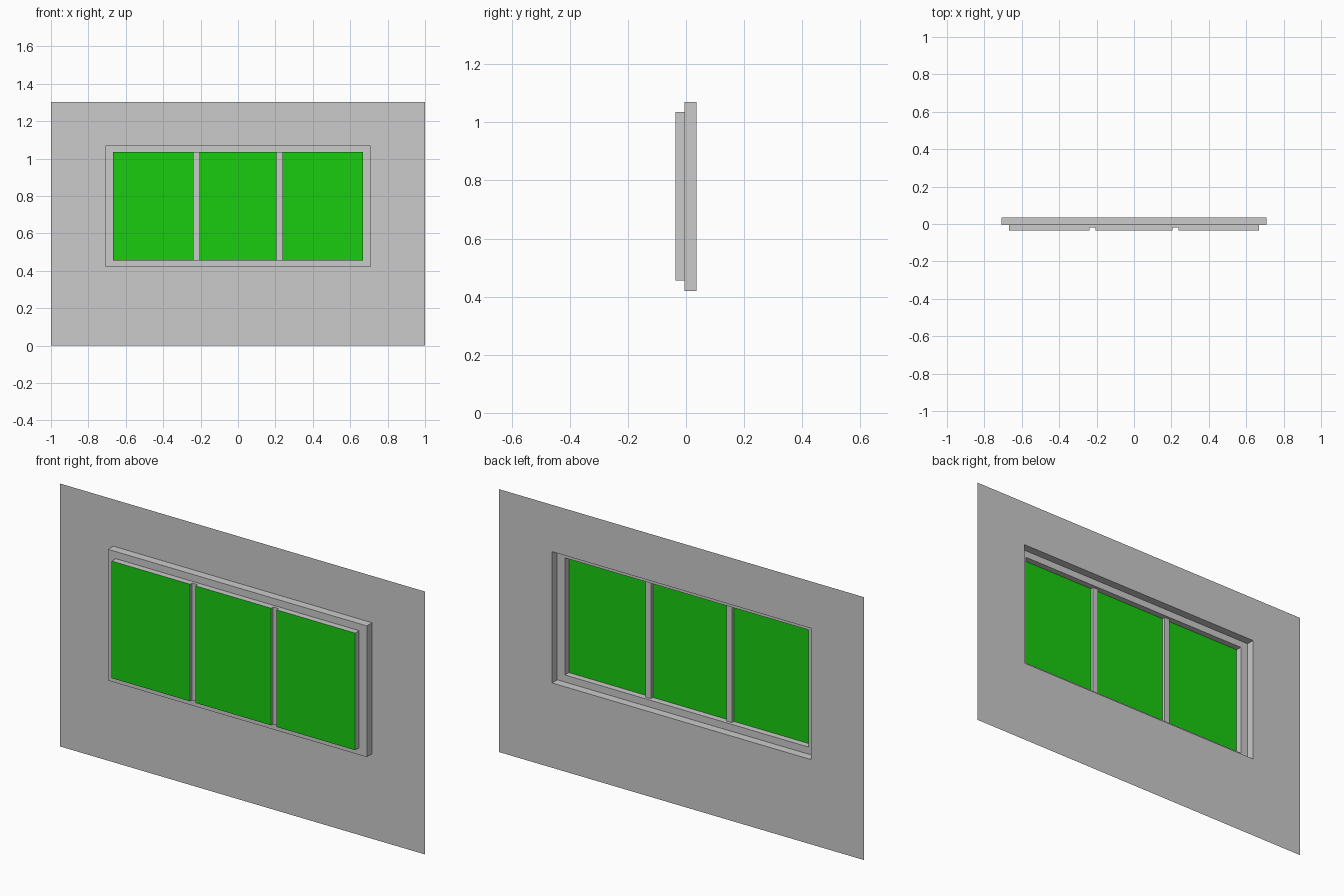
import bpy

if "Cube" in bpy.data.objects:
    bpy.data.objects.remove(bpy.data.objects["Cube"])

# Depth levels, back to front
Y_WALL, Y_STEP, Y_BAR, Y_GLASS = 0.036, -0.005, -0.02, -0.036
# Rectangles: x0, x1, z0, z1
WALL = (-1, 1, 0, 1.302)
OUTER = (-0.709, 0.709, 0.42, 1.07)
INNER = (-0.667, 0.667, 0.455, 1.035)
Z0, Z1 = INNER[2:]
BAYS = [(-0.667, -0.237, Z0, Z1), (-0.207, 0.207, Z0, Z1), (0.237, 0.667, Z0, Z1)]
BARS = [(-0.237, -0.207, Z0, Z1), (0.207, 0.237, Z0, Z1)]


def corners(rect, y):
    x0, x1, z0, z1 = rect
    return [(x0, y, z0), (x1, y, z0), (x1, y, z1), (x0, y, z1)]


def make(name, verts, faces, mat=None):
    mesh = bpy.data.meshes.new(name)
    mesh.from_pydata(verts, [], faces)
    obj = bpy.data.objects.new(name, mesh)
    bpy.context.collection.objects.link(obj)
    if mat:
        mesh.materials.append(mat)
    return obj


def loft(name, *loops):
    """Skin a series of (rectangle, y) loops, facing the front."""
    verts = [v for rect, y in loops for v in corners(rect, y)]
    faces = [(4 * k + i, 4 * k + (i + 1) % 4, 4 * k + 4 + (i + 1) % 4, 4 * k + 4 + i)
             for k in range(len(loops) - 1) for i in range(4)]
    return make(name, verts, faces)


def panel(name, rect, y, mat=None):
    return make(name, corners(rect, y), [(0, 1, 2, 3)], mat)


green = bpy.data.materials.new("green_glass")
green.diffuse_color = (0.01, 0.6, 0.005, 1)
green.use_nodes = True
green.node_tree.nodes["Principled BSDF"].inputs["Base Color"].default_value = green.diffuse_color

# Thin wall with opening
loft("wall", (WALL, Y_WALL), (OUTER, Y_WALL))

# Stepped window surround, open at the back
loft("window_surround", (OUTER, Y_WALL), (OUTER, Y_STEP), (INNER, Y_STEP), (INNER, Y_BAR))

# Three raised bays with green panes
for i, bay in enumerate(BAYS):
    loft(f"sash_{i + 1}", (bay, Y_BAR), (bay, Y_GLASS))
    panel(f"pane_{i + 1}", bay, Y_GLASS, green)

# Recessed bars between the bays
for i, bar in enumerate(BARS):
    panel(f"mullion_{i + 1}", bar, Y_BAR)
